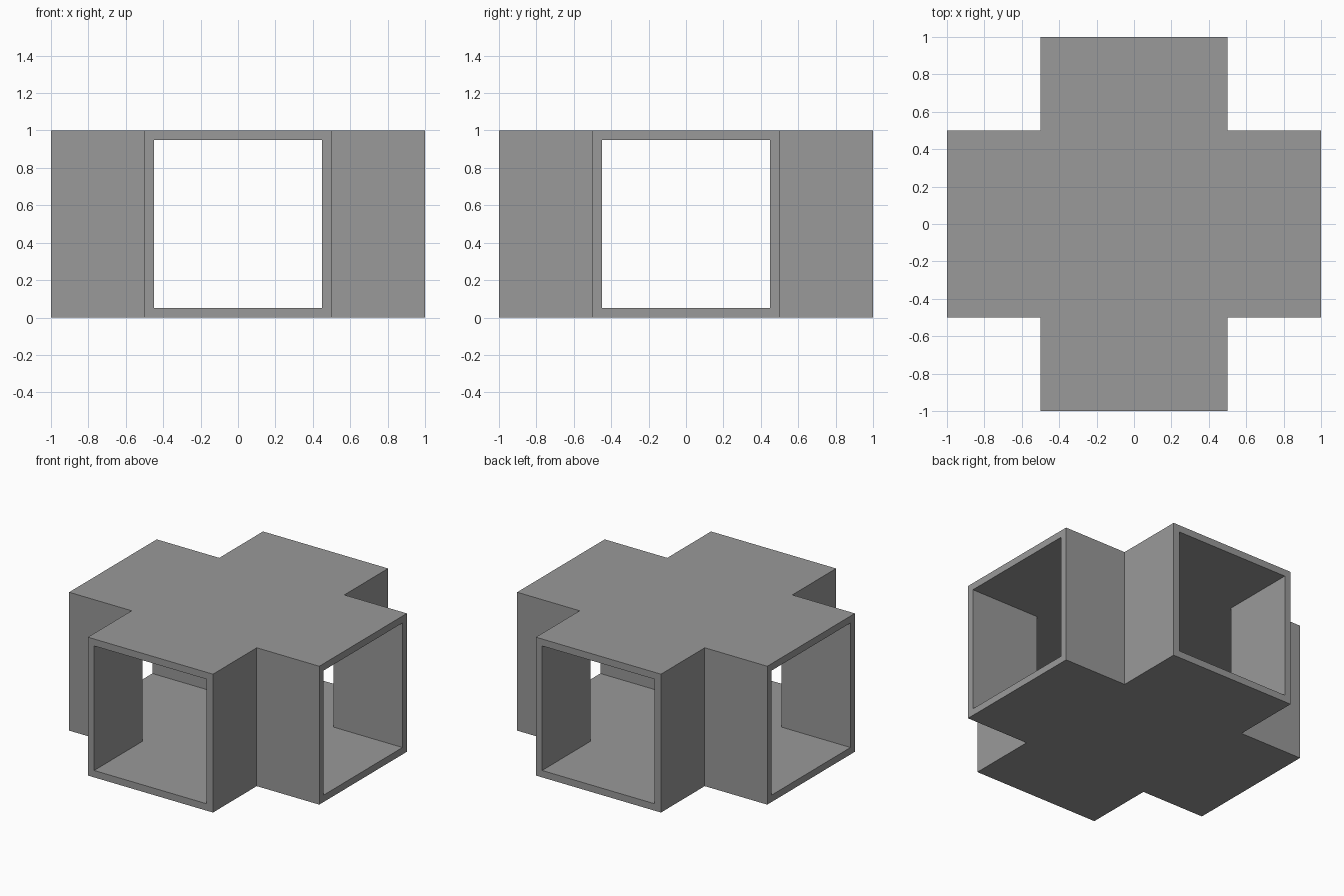
import bpy, bmesh
from math import pi
from mathutils import Matrix, Vector

if "Cube" in bpy.data.objects:
    bpy.data.objects.remove(bpy.data.objects["Cube"])

REACH, HALF, WALL, HEIGHT = 1.0, 0.5, 0.05, 1.0


def plus_outline(half):
    """Twelve-corner plus: each arm gives two end corners and one notch corner."""
    arm = [(-half, -REACH, 0), (half, -REACH, 0), (half, -half, 0)]
    return [Matrix.Rotation(k * pi / 2, 3, 'Z') @ Vector(p)
            for k in range(4) for p in arm]


def add_shell(bm, half, z0, z1):
    """Floor, roof and notch walls of a plus-shaped prism, arm ends left open."""
    rings = [[bm.verts.new((p.x, p.y, z)) for p in plus_outline(half)] for z in (z0, z1)]
    low, high = rings
    for ring in rings:
        bm.faces.new(ring)
    for i in range(12):
        if i % 3:
            j = (i + 1) % 12
            bm.faces.new((low[i], low[j], high[j], high[i]))
    # Corner loop of each open arm end
    return [(low[i], low[i + 1], high[i + 1], high[i]) for i in range(0, 12, 3)]


bm = bmesh.new()
outer = add_shell(bm, HALF, 0, HEIGHT)
inner = add_shell(bm, HALF - WALL, WALL, HEIGHT - WALL)

# Rim frames joining the outer and inner shells at each opening
for a, b in zip(outer, inner):
    for i in range(4):
        j = (i + 1) % 4
        bm.faces.new((a[i], a[j], b[j], b[i]))

bmesh.ops.recalc_face_normals(bm, faces=bm.faces)
mesh = bpy.data.meshes.new("corridor_crossing")
bm.to_mesh(mesh)
bm.free()

# Dark grey wall material
grey = bpy.data.materials.new("dark_grey")
grey.diffuse_color = (0.32, 0.32, 0.32, 1)
grey.use_nodes = True
grey.node_tree.nodes["Principled BSDF"].inputs["Base Color"].default_value = grey.diffuse_color
mesh.materials.append(grey)
bpy.context.collection.objects.link(bpy.data.objects.new("corridor_crossing", mesh))
